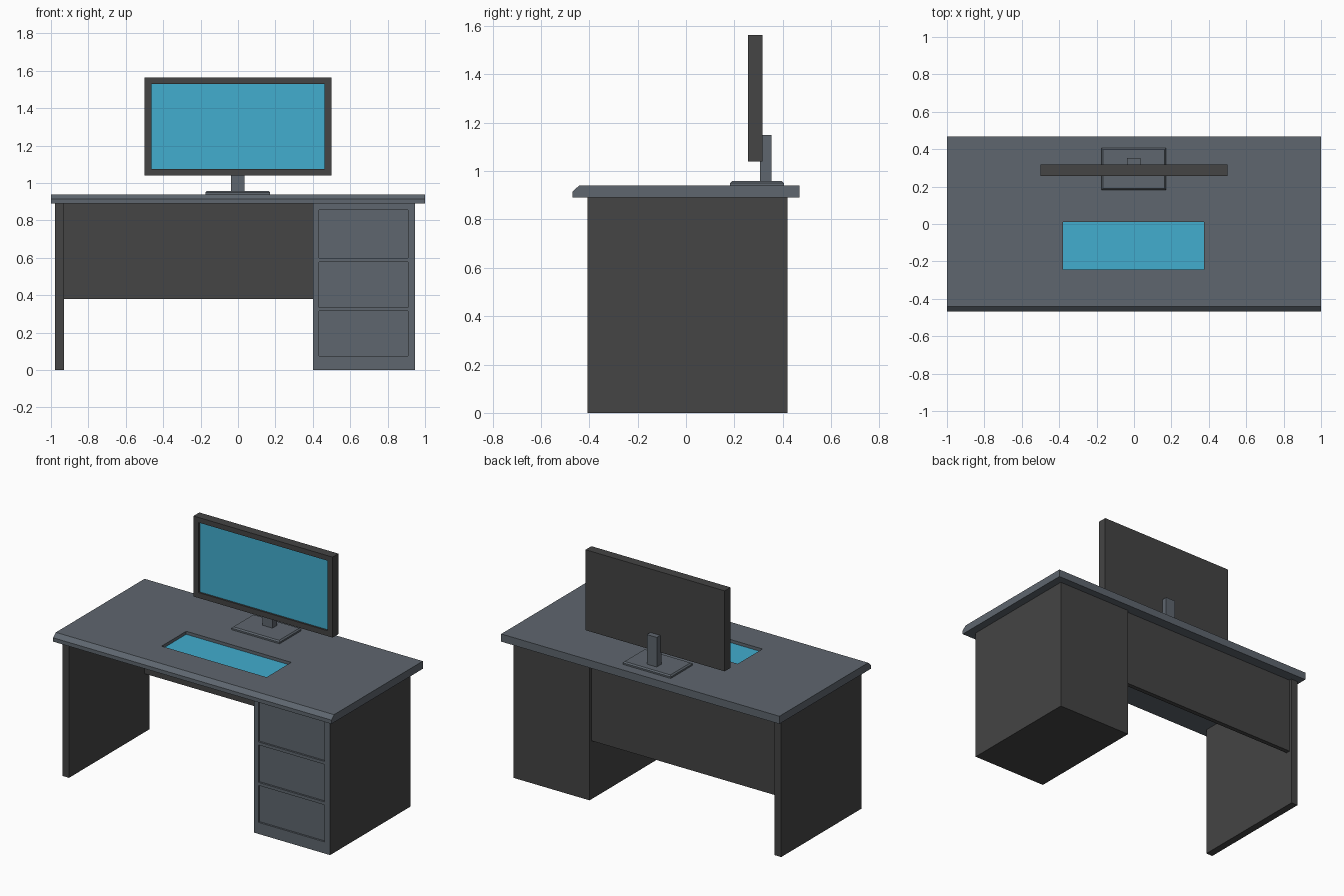
import bpy, bmesh
from mathutils import Vector

old = bpy.data.objects.get("Cube")
if old:
    bpy.data.objects.remove(old, do_unlink=True)


def material(name, rgb):
    m = bpy.data.materials.new(name)
    m.use_nodes = True
    m.diffuse_color = (*rgb, 1)
    m.node_tree.nodes["Principled BSDF"].inputs["Base Color"].default_value = (*rgb, 1)
    return m


SLATE = material("slate grey", (0.113, 0.133, 0.157))
DARK = material("charcoal", (0.058, 0.058, 0.058))
BLUE = material("screen blue", (0.054, 0.418, 0.62))


def finish(bm, name, mats):
    me = bpy.data.meshes.new(name)
    bm.to_mesh(me)
    bm.free()
    for m in mats:
        me.materials.append(m)
    ob = bpy.data.objects.new(name, me)
    bpy.context.collection.objects.link(ob)
    return ob


def prism(profile, x0, x1):
    """Extrude a (y, z) profile along x."""
    bm = bmesh.new()
    face = bm.faces.new([bm.verts.new((x0, y, z)) for y, z in profile])
    out = bmesh.ops.extrude_face_region(bm, geom=[face], use_keep_orig=True)
    verts = [v for v in out["geom"] if isinstance(v, bmesh.types.BMVert)]
    bmesh.ops.translate(bm, verts=verts, vec=(x1 - x0, 0, 0))
    bmesh.ops.recalc_face_normals(bm, faces=bm.faces)
    return bm


def box(x, y, z):
    return prism([(y[0], z[0]), (y[1], z[0]), (y[1], z[1]), (y[0], z[1])], *x)


def recess(bm, normal, axis, spans_x, spans_v, depth, mat=0):
    """Sink rectangles into the side facing normal; axis is the second in-plane axis."""
    normal = Vector(normal)
    for ax, spans in ((0, spans_x), (axis, spans_v)):
        no = Vector([float(i == ax) for i in range(3)])
        for span in spans:
            for value in span:
                bmesh.ops.bisect_plane(bm, geom=bm.verts[:] + bm.edges[:] + bm.faces[:],
                                       plane_co=no * value, plane_no=no)
    bm.normal_update()

    def inside(f):
        c = f.calc_center_median()
        return (f.normal.dot(normal) > 0.9 and any(a < c.x < b for a, b in spans_x)
                and any(a < c[axis] < b for a, b in spans_v))

    picked = [f for f in bm.faces if inside(f)]
    bmesh.ops.inset_individual(bm, faces=picked, thickness=0, depth=-depth)
    for f in picked:
        f.material_index = mat


# Desktop with a chamfered front edge and a sunken touch panel
top = prism([(-0.469, 0.89), (0.469, 0.89), (0.469, 0.94), (-0.442, 0.94), (-0.469, 0.915)], -1, 1)
recess(top, (0, 0, 1), 1, [(-0.38, 0.375)], [(-0.242, 0.011)], 0.02, 1)
finish(top, "desktop", [SLATE, BLUE])

# Drawer cabinet: light front, dark body, three sunken drawer fronts
cab = box((0.4, 0.947), (-0.407, 0.419), (0, 0.89))
recess(cab, (0, -1, 0), 2, [(0.432, 0.908)],
       [(0.075, 0.315), (0.335, 0.578), (0.598, 0.855)], 0.012)
for f in cab.faces:
    f.material_index = 0 if f.calc_center_median().y < -0.39 else 1
finish(cab, "drawer_cabinet", [SLATE, DARK])

# Side leg and back panel
finish(box((-0.978, -0.93), (-0.407, 0.419), (0, 0.89)), "side_leg", [DARK])
finish(box((-0.93, 0.4), (0.37, 0.4), (0.38, 0.89)), "back_panel", [DARK])

# Monitor with a sunken screen
mon = box((-0.5, 0.5), (0.257, 0.317), (1.04, 1.563))
recess(mon, (0, -1, 0), 2, [(-0.463, 0.463)], [(1.075, 1.53)], 0.012, 1)
finish(mon, "monitor", [DARK, BLUE])

# Stand
finish(box((-0.037, 0.034), (0.306, 0.353), (0.95, 1.15)), "stand_neck", [SLATE])
base = box((-0.174, 0.171), (0.182, 0.405), (0.94, 0.958))
rim = [e for e in base.edges if all(v.co.z > 0.95 for v in e.verts)]
bmesh.ops.bevel(base, geom=rim, offset=0.008, segments=1, affect='EDGES')
finish(base, "stand_base", [SLATE])
